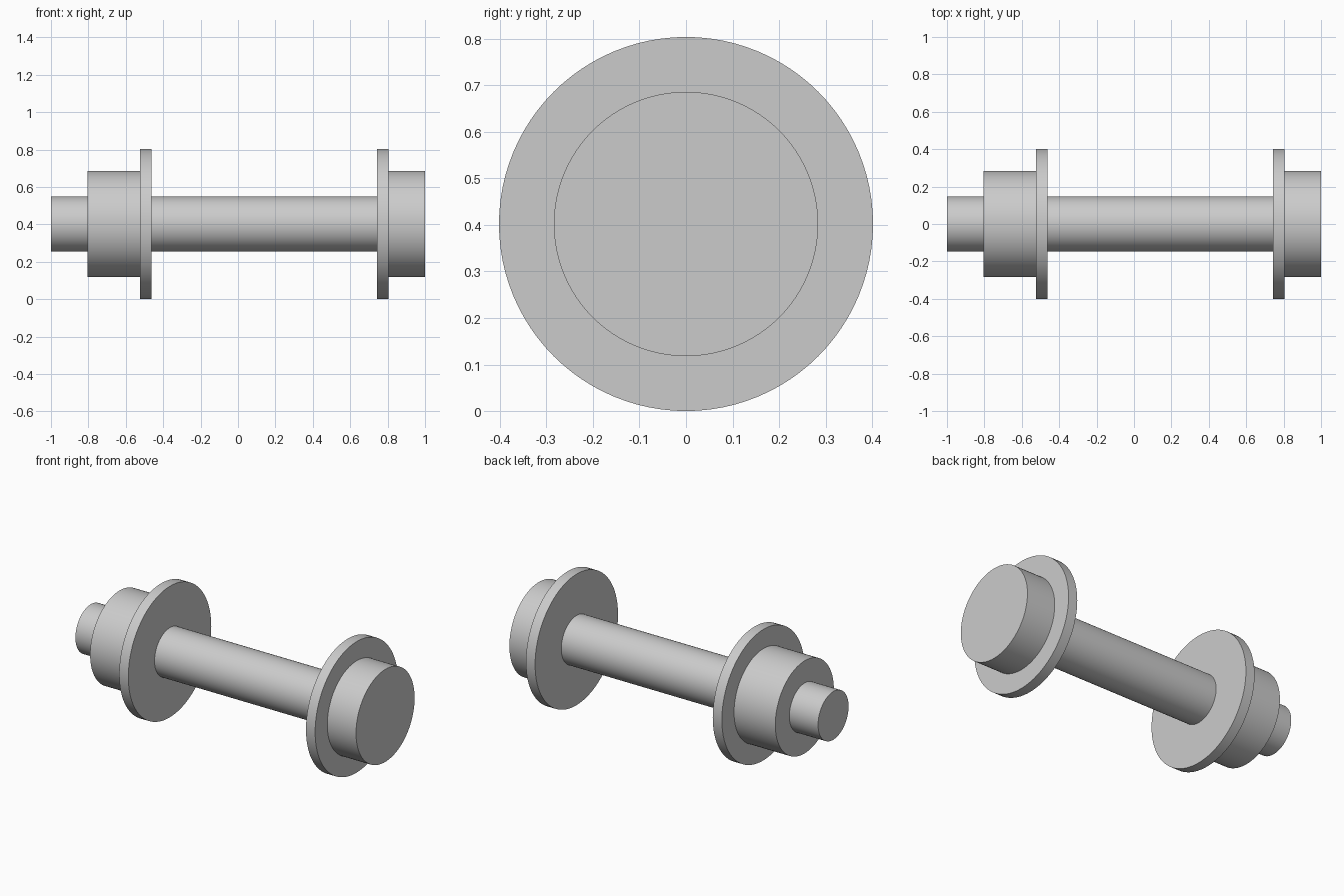
import bpy
import bmesh
from math import radians
from mathutils import Matrix

SIDES = 96
AXIS_Z = 0.402
SHAFT_R, HUB_R, FLANGE_R = 0.148, 0.284, 0.402

cube = bpy.data.objects.get("Cube")
if cube:
    bpy.data.objects.remove(cube, do_unlink=True)

# Plain grey metal
grey = bpy.data.materials.new("plain grey")
grey.use_nodes = True
colour = (0.6, 0.6, 0.6, 1.0)
grey.diffuse_color = colour
grey.node_tree.nodes["Principled BSDF"].inputs["Base Color"].default_value = colour


def turned_part(name, profile):
    """Revolve (x, radius) points about the x axis and cap both ends."""
    bm = bmesh.new()
    to_x = Matrix.Rotation(radians(90), 4, 'Y')
    rings = []
    for x, radius in profile:
        place = Matrix.Translation((x, 0, AXIS_Z)) @ to_x
        rings.append(bmesh.ops.create_circle(
            bm, segments=SIDES, radius=radius, matrix=place)["verts"])
    for a, b in zip(rings, rings[1:]):
        for i in range(SIDES):
            j = (i + 1) % SIDES
            bm.faces.new((a[i], a[j], b[j], b[i]))
    bm.faces.new(rings[0])
    bm.faces.new(rings[-1])
    bmesh.ops.recalc_face_normals(bm, faces=bm.faces)
    mesh = bpy.data.meshes.new(name)
    bm.to_mesh(mesh)
    bm.free()
    mesh.materials.append(grey)
    obj = bpy.data.objects.new(name, mesh)
    bpy.context.collection.objects.link(obj)
    bpy.ops.object.select_all(action='DESELECT')
    obj.select_set(True)
    bpy.context.view_layer.objects.active = obj
    bpy.ops.object.shade_smooth_by_angle(angle=radians(30))


def flanged_collar(name, hub_end, step, flange_end):
    """Hub with a wider flange on its inner side."""
    turned_part(name, [(hub_end, HUB_R), (step, HUB_R),
                       (step, FLANGE_R), (flange_end, FLANGE_R)])


# Shaft passes through the right collar and ends inside the left one
turned_part("shaft", [(-1.0, SHAFT_R), (0.78, SHAFT_R)])
flanged_collar("right_collar", -0.805, -0.525, -0.463)
flanged_collar("left_collar", 1.0, 0.805, 0.743)
